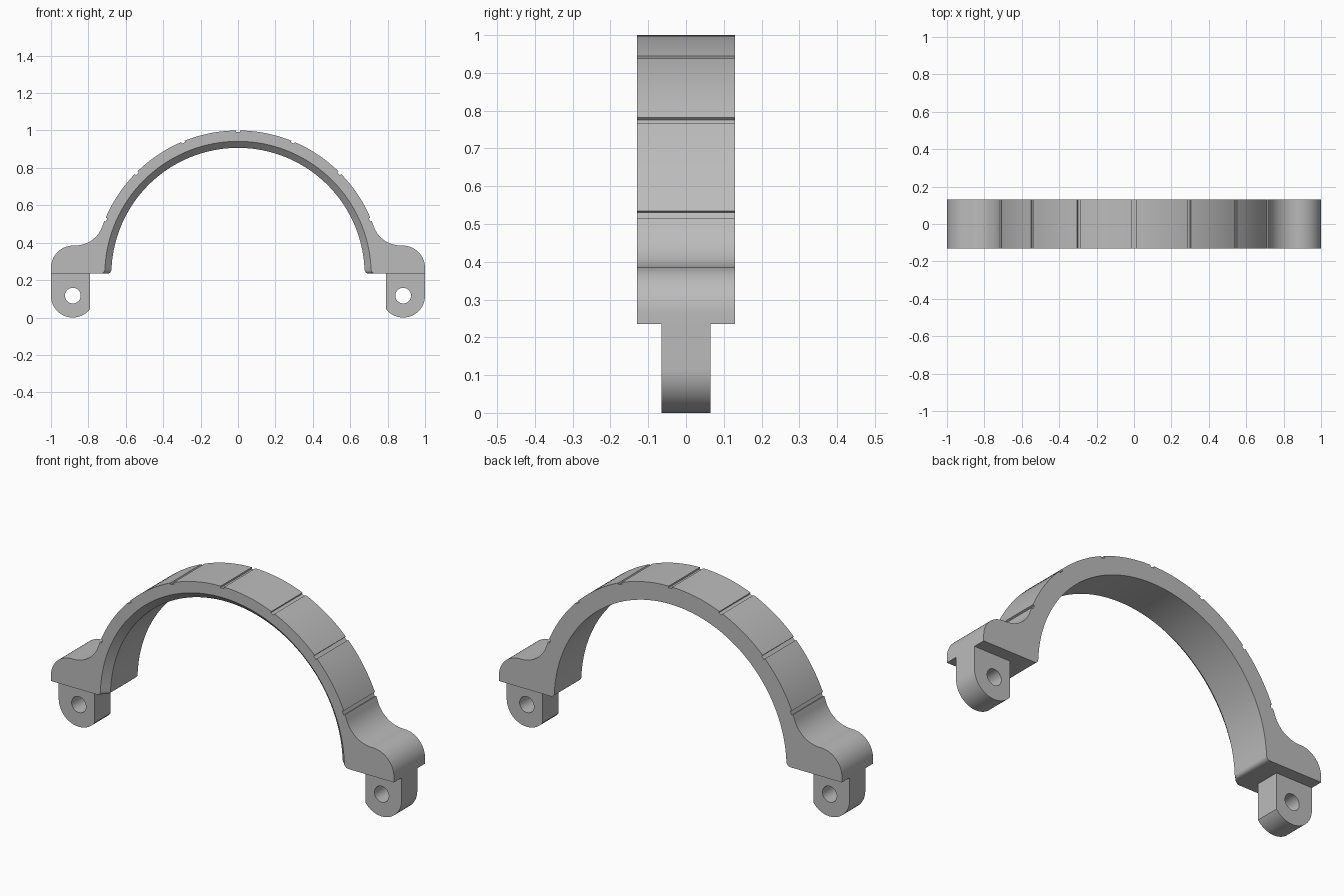
import bpy
import bmesh
from math import sin, cos, atan2, hypot, radians, degrees, asin

cube = bpy.data.objects.get("Cube")
if cube:
    bpy.data.objects.remove(cube, do_unlink=True)

grey = bpy.data.materials.new("plain grey")
grey.use_nodes = True
COLOUR = (0.5, 0.5, 0.5, 1)
grey.diffuse_color = COLOUR
grey.node_tree.nodes["Principled BSDF"].inputs["Base Color"].default_value = COLOUR

CENTRE_Z = 0.23      # centre of the arch
OUTER = 0.77         # outer radius of the arch
BASE = 0.235         # underside of the feet
HALF_DEPTH = 0.13
CHAMFER = 0.035


def arc(cx, cz, r, start, end, steps):
    """Points on a circle arc, angles in degrees from +x."""
    angles = [radians(start + (end - start) * i / steps) for i in range(steps + 1)]
    return [(cx + r * cos(a), cz + r * sin(a)) for a in angles]


def mirrored(points):
    return [(-x, z) for x, z in reversed(points)]


def finish(bm, name):
    bmesh.ops.recalc_face_normals(bm, faces=bm.faces)
    mesh = bpy.data.meshes.new(name)
    bm.to_mesh(mesh)
    bm.free()
    mesh.materials.append(grey)
    obj = bpy.data.objects.new(name, mesh)
    bpy.context.collection.objects.link(obj)
    bpy.ops.object.select_all(action="DESELECT")
    obj.select_set(True)
    bpy.context.view_layer.objects.active = obj
    bpy.ops.object.shade_smooth_by_angle(angle=radians(25))
    return obj


def outer_half():
    """Right half from the foot up to the crown, with shallow grooves."""
    foot_top, foot_r, fillet_x, fillet_r = 0.385, 0.12, 0.87, 0.153
    fillet_z = foot_top + fillet_r
    lean = degrees(atan2(fillet_z - CENTRE_Z, fillet_x))
    pts = [(1, BASE)]
    pts += arc(1 - foot_r, foot_top - foot_r, foot_r, 0, 90, 14)
    pts += arc(fillet_x, fillet_z, fillet_r, 270, 180 + lean, 14)
    half_groove = degrees(0.01 / OUTER)
    start = lean + 0.5
    for groove in (22.5, 45, 67.5, 90):
        lo, hi = groove - half_groove, groove + half_groove
        pts += arc(0, CENTRE_Z, OUTER, start, lo, 10)
        pts += arc(0, CENTRE_Z, OUTER - 0.009, lo, min(hi, 90), 1)
        start = hi
    return pts[:-1] + [(0, pts[-1][1])]


def inner_half(r, f=0.022):
    """Right half from the crown down to the rounded lower lip."""
    low = degrees(asin((BASE + f - CENTRE_Z) / r))
    lip_x = r * cos(radians(low)) + f
    return arc(0, CENTRE_Z, r, 90, low, 40) + arc(lip_x, BASE + f, f, 180, 270, 6)[1:]


def section(r):
    outer, inner = outer_half(), inner_half(r)
    return outer + mirrored(outer)[1:] + mirrored(inner) + inner[1:]


# Arch band with feet: front inner rim is chamfered
bm = bmesh.new()
inner_r = 0.677
rings = []
for y, r in ((-HALF_DEPTH, inner_r + CHAMFER),
             (CHAMFER - HALF_DEPTH, inner_r),
             (HALF_DEPTH, inner_r)):
    rings.append([bm.verts.new((x, y, z)) for x, z in section(r)])
for a, b in zip(rings, rings[1:]):
    for i in range(len(a)):
        j = (i + 1) % len(a)
        bm.faces.new((a[i], a[j], b[j], b[i]))
bm.faces.new(rings[0])
bm.faces.new(rings[-1])
finish(bm, "arch_band")

# Mounting tabs: rounded lower end, flat inner side, round hole
TAB_X, TAB_Z, TAB_R, TAB_INNER, TAB_HALF = 0.883, 0.117, 0.117, 0.79, 0.065
cut = degrees(atan2(-hypot(TAB_R, 0) * sin(radians(37.4)), TAB_INNER - TAB_X))
for side, name in ((1, "left_tab"), (-1, "right_tab")):
    outline = [(TAB_INNER, BASE)] + arc(TAB_X, TAB_Z, TAB_R, cut, 0, 32) + [(1, BASE)]
    hole = arc(TAB_X, TAB_Z, 0.042, 0, 360, 32)[:-1]
    bm = bmesh.new()
    edges = []
    for loop in (outline, hole):
        vs = [bm.verts.new((side * x, -TAB_HALF, z)) for x, z in loop]
        edges += [bm.edges.new((vs[i - 1], vs[i])) for i in range(len(vs))]
    bmesh.ops.triangle_fill(bm, use_beauty=True, edges=edges)
    back = bmesh.ops.extrude_face_region(bm, geom=bm.faces[:], use_keep_orig=True)
    moved = [v for v in back["geom"] if isinstance(v, bmesh.types.BMVert)]
    bmesh.ops.translate(bm, verts=moved, vec=(0, 2 * TAB_HALF, 0))
    finish(bm, name)
